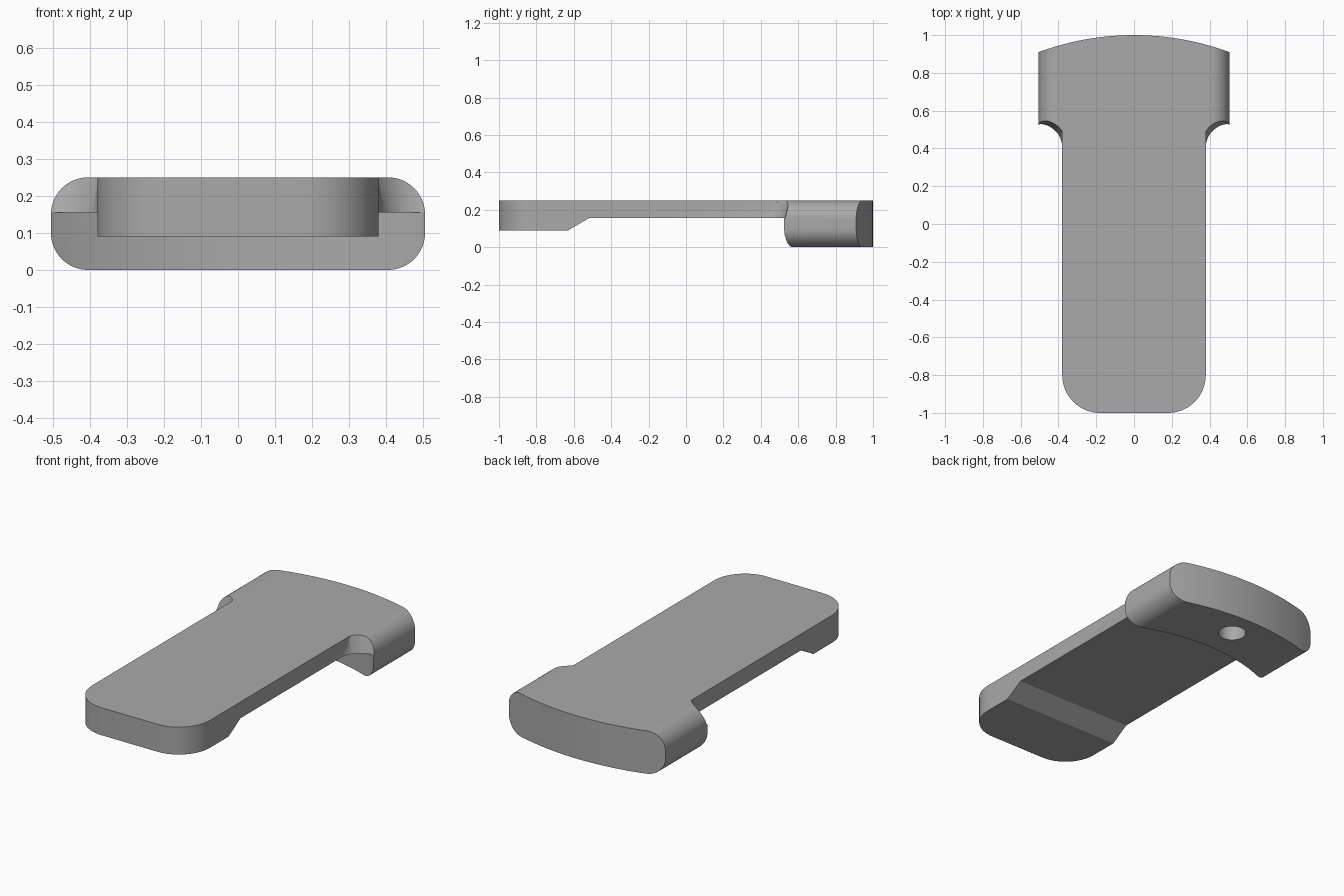
import bpy, bmesh, math
from mathutils import Vector

if "Cube" in bpy.data.objects:
    bpy.data.objects.remove(bpy.data.objects["Cube"])

TOP, LEDGE = 0.25, 0.155      # top face and underside of the thin plate
HALF, STEM = 0.505, 0.38      # half widths of head and stem
ARC_Y = -0.46                 # shared centre of the head's curved ends


def prism(name, points, direction):
    """Closed prism from a planar loop swept along a direction."""
    bm = bmesh.new()
    face = bm.faces.new([bm.verts.new(p) for p in points])
    moved = bmesh.ops.extrude_face_region(bm, geom=[face])["geom"]
    verts = [v for v in moved if isinstance(v, bmesh.types.BMVert)]
    bmesh.ops.translate(bm, verts=verts, vec=Vector(direction))
    bmesh.ops.recalc_face_normals(bm, faces=bm.faces)
    mesh = bpy.data.meshes.new(name)
    bm.to_mesh(mesh)
    bm.free()
    obj = bpy.data.objects.new(name, mesh)
    bpy.context.collection.objects.link(obj)
    return obj


def cone(name, x, y, z0, z1, r0, r1):
    bpy.ops.mesh.primitive_cone_add(vertices=64, radius1=r0, radius2=r1,
                                    depth=z1 - z0, location=(x, y, (z0 + z1) / 2))
    bpy.context.object.name = name
    return bpy.context.object


def combine(obj, other, operation):
    """Apply an exact boolean and discard the helper."""
    mod = obj.modifiers.new("cut", "BOOLEAN")
    mod.operation, mod.solver, mod.object = operation, "EXACT", other
    bpy.context.view_layer.objects.active = obj
    bpy.ops.object.modifier_apply(modifier=mod.name)
    bpy.data.objects.remove(other, do_unlink=True)


def arc(cx, cy, r, a0, a1, n):
    return [(cx + r * math.cos(math.radians(a0 + (a1 - a0) * i / n)),
             cy + r * math.sin(math.radians(a0 + (a1 - a0) * i / n)))
            for i in range(n + 1)]


# Stem: stepped side profile trimmed to an outline with rounded front corners
side = [(-1.1, TOP), (-1.1, 0.09), (-0.63, 0.09), (-0.52, LEDGE), (0.7, LEDGE), (0.7, TOP)]
body = prism("latch_plate", [(-0.6, y, z) for y, z in side], (1.2, 0, 0))
outline = (arc(-STEM + 0.2, -0.8, 0.2, 180, 270, 16)
           + arc(STEM - 0.2, -0.8, 0.2, 270, 360, 16) + [(STEM, 0.8), (-STEM, 0.8)])
combine(body, prism("stem_outline", [(x, y, -0.1) for x, y in outline], (0, 0, 0.6)), "INTERSECT")

# Head: bar with rounded long edges
r = 0.1
section = (arc(HALF - r, TOP - r, r, 0, 90, 14) + arc(-HALF + r, TOP - r, r, 90, 180, 14)
           + arc(-HALF + r, r, r, 180, 270, 14) + arc(HALF - r, r, r, 270, 360, 14))
head = prism("head", [(x, 0.405, z) for x, z in section], (0, 0.8, 0))

# Curved back end
back = arc(0, ARC_Y, 1.46, 65, 115, 48) + [(-0.7, 0.2), (0.7, 0.2)]
combine(head, prism("back_outline", [(x, y, -0.1) for x, y in back], (0, 0, 0.6)), "INTERSECT")

# Curved front wall below the plate
front = arc(0, ARC_Y, 1.107, 55, 125, 48) + [(-0.7, 0.2), (0.7, 0.2)]
combine(head, prism("front_cutter", [(x, y, -0.1) for x, y in front], (0, 0, LEDGE + 0.1)), "DIFFERENCE")

# Flared hollow corners between head and stem
for s in (-1, 1):
    combine(head, cone("corner_cutter", s * HALF, 0.405, LEDGE, 0.28, 0.125, 0.16), "DIFFERENCE")

combine(body, head, "UNION")

# Blind hole in the underside
combine(body, cone("hole_cutter", 0, 0.84, -0.1, 0.12, 0.075, 0.075), "DIFFERENCE")

# Plain grey finish
grey = bpy.data.materials.new("grey")
grey.diffuse_color = (0.4, 0.4, 0.4, 1)
grey.use_nodes = True
grey.node_tree.nodes["Principled BSDF"].inputs["Base Color"].default_value = grey.diffuse_color
body.data.materials.clear()
body.data.materials.append(grey)
for p in body.data.polygons:
    p.material_index = 0

bpy.ops.object.select_all(action="DESELECT")
body.select_set(True)
bpy.context.view_layer.objects.active = body
bpy.ops.object.shade_smooth_by_angle(angle=math.radians(30))
